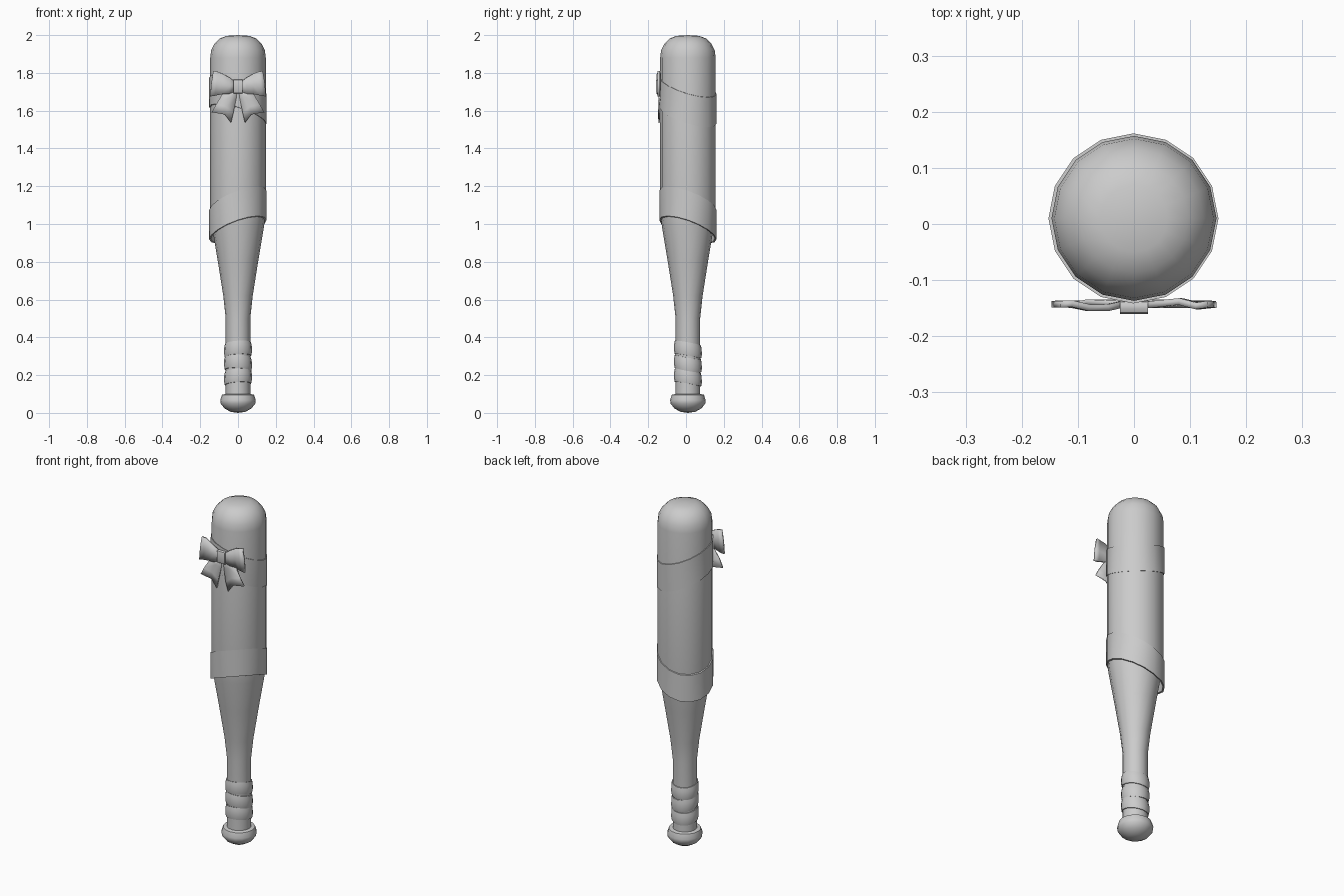
import bpy, bmesh, math
from mathutils import Vector

if "Cube" in bpy.data.objects:
    bpy.data.objects.remove(bpy.data.objects["Cube"])

SIDES = 16
CY = 0.01  # bat axis sits slightly behind the origin because of the bow


def finish(name, bm, angle=35):
    bmesh.ops.recalc_face_normals(bm, faces=bm.faces)
    me = bpy.data.meshes.new(name)
    bm.to_mesh(me)
    bm.free()
    ob = bpy.data.objects.new(name, me)
    bpy.context.collection.objects.link(ob)
    bpy.ops.object.select_all(action='DESELECT')
    ob.select_set(True)
    bpy.context.view_layer.objects.active = ob
    bpy.ops.object.shade_smooth_by_angle(angle=math.radians(angle))
    return ob


def lathe(name, profile, closed=False, tilt=(0, 0), centre=(0, CY)):
    """Spin (radius, z) points; tilt is the rise in z per unit of x and y."""
    bm = bmesh.new()
    rings = []
    for r, z in profile:
        if r == 0:
            rings.append([bm.verts.new((centre[0], centre[1], z))] * SIDES)
            continue
        ring = []
        for i in range(SIDES):
            a = 2 * math.pi * i / SIDES
            x, y = r * math.cos(a), r * math.sin(a)
            ring.append(bm.verts.new((centre[0] + x, centre[1] + y,
                                      z + tilt[0] * x + tilt[1] * y)))
        rings.append(ring)
    if closed:
        rings.append(rings[0])
    for lo, hi in zip(rings, rings[1:]):
        for i in range(SIDES):
            j = (i + 1) % SIDES
            quad = list(dict.fromkeys((lo[i], lo[j], hi[j], hi[i])))
            bm.faces.new(quad)
    return finish(name, bm)


def strip(name, sections, thickness=0.012, mirror=1):
    """Cloth strip through sections of (x, z) rows, each at its own y."""
    bm = bmesh.new()
    rows = [[bm.verts.new((mirror * x, y, z)) for x, z in pts] for y, pts in sections]
    for a, b in zip(rows, rows[1:]):
        for i in range(len(a) - 1):
            bm.faces.new((a[i], a[i + 1], b[i + 1], b[i]))
    ob = finish(name, bm)
    mod = ob.modifiers.new("thickness", 'SOLIDIFY')
    mod.thickness = thickness
    mod.offset = 0
    return ob


# Bat body: knob, handle, taper, barrel and domed end
lathe("bat_body", [
    (0, 0), (0.04, 0.006), (0.073, 0.025), (0.092, 0.05), (0.094, 0.068), (0.085, 0.096),
    (0.065, 0.1), (0.065, 0.5), (0.078, 0.62), (0.108, 0.81), (0.138, 0.99), (0.147, 1.07),
    (0.147, 1.88), (0.142, 1.92), (0.124, 1.955), (0.097, 1.982), (0.06, 1.996), (0, 2.0)])

# Slanted bands around the barrel
for name, z0, z1, tilt in (("lower_band", 0.97, 1.125, (0.34, -0.34)),
                           ("upper_band", 1.575, 1.732, (-0.29, -0.29))):
    lathe(name, [(0.143, z0), (0.1515, z0), (0.1515, z1), (0.143, z1)],
          closed=True, tilt=tilt, centre=(-0.001, CY))

# Wrapped grip tape
for i in range(3):
    z = 0.152 + 0.074 * i
    lathe(f"grip_wrap_{i + 1}", [
        (0.06, z), (0.070, z), (0.074, z + 0.02), (0.073, z + 0.05), (0.069, z + 0.07),
        (0.06, z + 0.07)], closed=True, tilt=(0.06 * (-1) ** i, -0.18))

# Bow loops: wavy strips, the two sides ripple differently
loop = [((0.015, 1.752), (0.015, 1.728), (0.015, 1.702)),
        ((0.045, 1.775), (0.045, 1.73), (0.05, 1.688)),
        ((0.08, 1.795), (0.082, 1.735), (0.085, 1.687)),
        ((0.11, 1.807), (0.115, 1.74), (0.12, 1.68)),
        ((0.131, 1.81), (0.142, 1.74), (0.147, 1.675))]
for name, side, ys in (("left_loop", -1, (-0.142, -0.149, -0.149, -0.142, -0.143)),
                       ("right_loop", 1, (-0.145, -0.142, -0.138, -0.146, -0.143))):
    strip("bow_" + name, list(zip(ys, loop)), mirror=side)

# Bow tails with notched ends
tail = [((0.002, 1.72), (0.008, 1.722), (0.015, 1.725)),
        ((0.010, 1.66), (0.042, 1.67), (0.085, 1.685)),
        ((0.024, 1.59), (0.062, 1.62), (0.115, 1.635)),
        ((0.037, 1.536), (0.07, 1.58), (0.139, 1.592))]
for name, side in (("left_tail", -1), ("right_tail", 1)):
    strip("bow_" + name, list(zip((-0.142, -0.139, -0.145, -0.141), tail)), 0.009, side)

# Bow knot: bevelled block
bm = bmesh.new()
bmesh.ops.create_cube(bm, size=1)
for v in bm.verts:
    v.co = Vector((v.co.x * 0.05, v.co.y * 0.024, v.co.z * 0.072)) + Vector((0, -0.148, 1.728))
edges = [e for e in bm.edges if abs(e.verts[0].co.x - e.verts[1].co.x) > 0.01]
bmesh.ops.bevel(bm, geom=edges, offset=0.009, segments=2, profile=0.5, affect='EDGES')
finish("bow_knot", bm)
